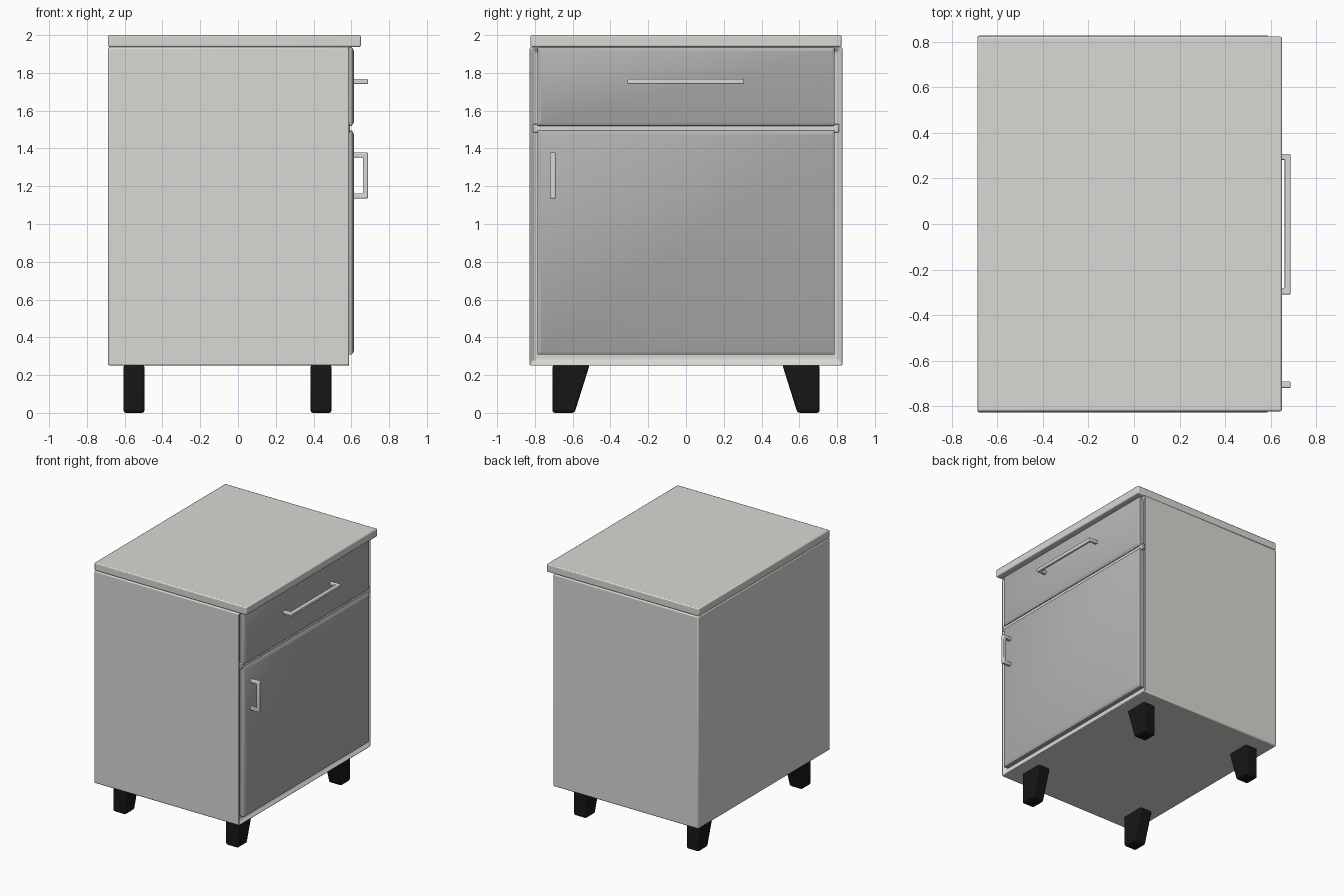
import bpy, bmesh

if "Cube" in bpy.data.objects:
    bpy.data.objects.remove(bpy.data.objects["Cube"])


def material(name, r, g, b):
    m = bpy.data.materials.new(name)
    m.diffuse_color = (r, g, b, 1)
    m.use_nodes = True
    m.node_tree.nodes["Principled BSDF"].inputs["Base Color"].default_value = m.diffuse_color
    return m


cream = material("cream_paint", 0.70, 0.69, 0.66)
grey = material("grey_panel", 0.45, 0.45, 0.45)
black = material("black_feet", 0.008, 0.008, 0.008)


def finish(name, bm, mat, bevel=0.006, segments=2):
    bmesh.ops.recalc_face_normals(bm, faces=bm.faces)
    me = bpy.data.meshes.new(name)
    bm.to_mesh(me)
    bm.free()
    ob = bpy.data.objects.new(name, me)
    bpy.context.collection.objects.link(ob)
    me.materials.append(mat)
    if bevel:
        mod = ob.modifiers.new("bevel", 'BEVEL')
        mod.width, mod.segments = bevel, segments
        mod.limit_method = 'ANGLE'
    bpy.ops.object.select_all(action='DESELECT')
    ob.select_set(True)
    bpy.context.view_layer.objects.active = ob
    bpy.ops.object.shade_smooth_by_angle()
    return ob


def box_bm(lo, hi):
    bm = bmesh.new()
    bmesh.ops.create_cube(bm, size=1)
    for v in bm.verts:
        for i in range(3):
            v.co[i] = lo[i] if v.co[i] < 0 else hi[i]
    return bm


def prism_bm(points, offset):
    """Closed outline swept along an offset vector."""
    bm = bmesh.new()
    face = bm.faces.new([bm.verts.new(p) for p in points])
    ext = bmesh.ops.extrude_face_region(bm, geom=[face])
    bmesh.ops.translate(bm, vec=offset, verts=[
        g for g in ext['geom'] if isinstance(g, bmesh.types.BMVert)])
    return bm


def front_face(bm):
    return max(bm.faces, key=lambda f: f.calc_center_median().x)


# Cabinet body with a shallow recess in its opening side
bm = box_bm((-0.688, -0.828, 0.25), (0.592, 0.828, 1.937))
face = front_face(bm)
bmesh.ops.inset_region(bm, faces=[face], thickness=0.03, use_even_offset=True)
bmesh.ops.translate(bm, vec=(-0.025, 0, 0), verts=face.verts)
finish("cabinet_body", bm, cream, 0.01, 3)

# Top board overhanging the doors
finish("top_board", box_bm((-0.688, -0.823, 1.937), (0.65, 0.823, 2.0)), cream, 0.008)

# Rail between drawer and door
finish("divider_rail", box_bm((0.55, -0.81, 1.485), (0.594, 0.81, 1.53)), cream, 0.004)

# Drawer and door panels with a stepped, chamfered border
for name, z0, z1 in (("drawer_front", 1.52, 1.936), ("door", 0.308, 1.495)):
    bm = box_bm((0.56, -0.787, z0), (0.603, 0.787, z1))
    face = front_face(bm)
    bmesh.ops.inset_region(bm, faces=[face], thickness=0.018, use_even_offset=True)
    bmesh.ops.translate(bm, vec=(0.01, 0, 0), verts=face.verts)
    finish(name, bm, grey, 0.003)


# U-shaped bar handles
def handle_outline(a, b, t=0.026, base=0.605, tip=0.688):
    return [(base, a), (tip, a), (tip, b), (base, b),
            (base, b - t), (tip - t, b - t), (tip - t, a + t), (base, a + t)]


pts = [(x, y, 1.741) for x, y in handle_outline(-0.31, 0.308)]
finish("drawer_handle", prism_bm(pts, (0, 0, 0.027)), cream, 0.006, 3)
pts = [(x, -0.72, z) for x, z in handle_outline(1.135, 1.378)]
finish("door_handle", prism_bm(pts, (0, 0.029, 0)), cream, 0.006, 3)

# Tapered feet, straight outside and sloping inside
for side, sy in (("left", -1), ("right", 1)):
    for end, x in (("back", -0.606), ("front", 0.384)):
        pts = [(x, sy * y, z) for y, z in
               ((0.707, 0.0), (0.707, 0.255), (0.51, 0.255), (0.59, 0.0))]
        finish(f"{end}_{side}_foot", prism_bm(pts, (0.111, 0, 0)), black, 0.014, 3)
